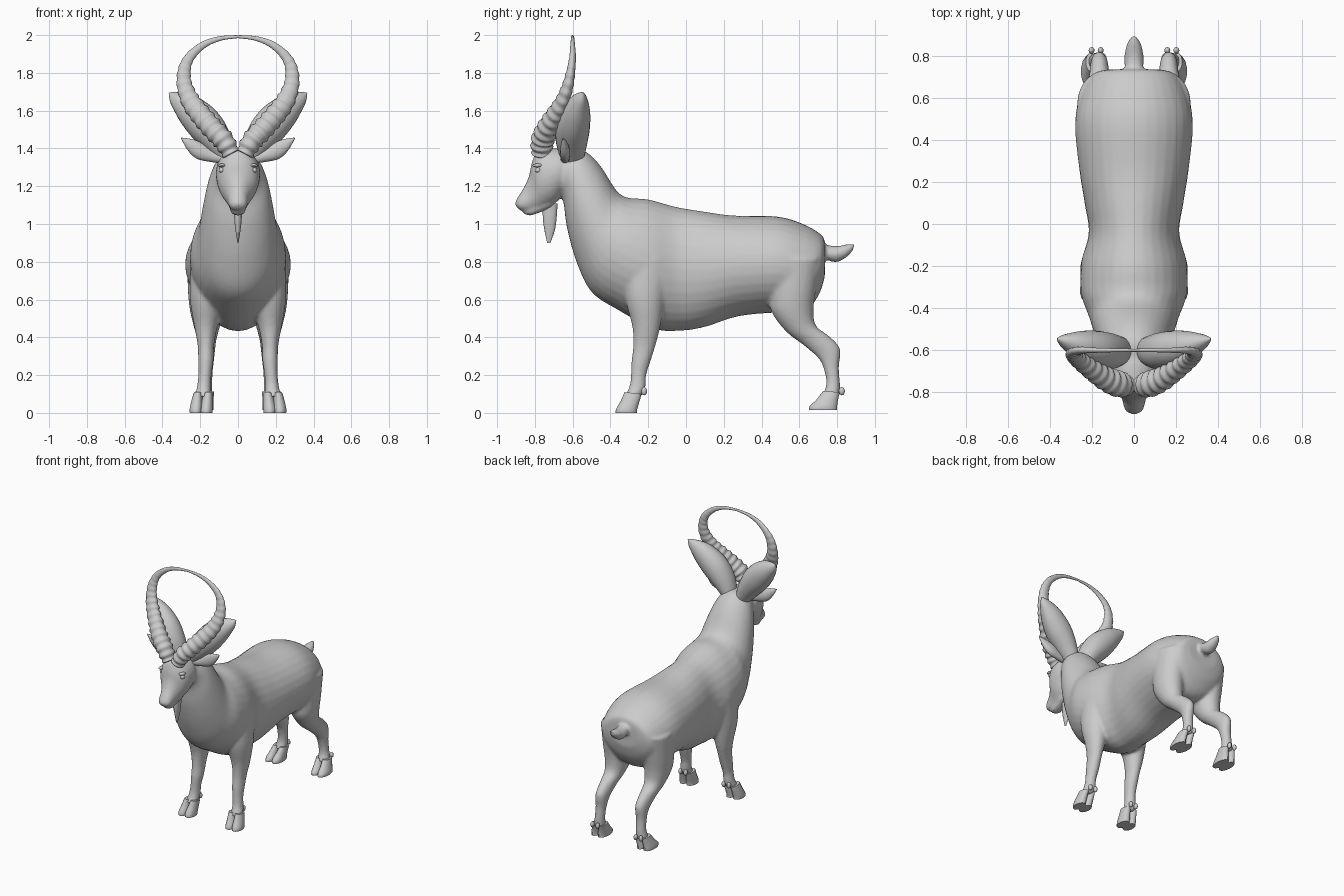
import bpy, bmesh, math
from mathutils import Vector, Matrix

coat = bpy.data.materials.new("grey_coat")
coat.diffuse_color = (0.6, 0.6, 0.6, 1)


def spline(rows, steps):
    """Catmull-Rom interpolation of rows of numbers."""
    out, n = [], len(rows)
    for i in range(n - 1):
        a, b, c, d = (rows[min(max(i + k, 0), n - 1)] for k in (-1, 0, 1, 2))
        for s in range(steps):
            t = s / steps
            out.append([0.5 * (2 * q + (r - p) * t + (2 * p - 5 * q + 4 * r - w) * t * t
                               + (3 * q - p - 3 * r + w) * t ** 3)
                        for p, q, r, w in zip(a, b, c, d)])
    return out + [list(rows[-1])]


def skin(bm, rings, sides, mirror):
    """Skin rings of (centre, half axis, half axis) into a closed tube."""
    for sx in ((1, -1) if mirror else (1,)):
        loops = []
        for c, u, v in rings:
            loop = []
            for k in range(sides):
                a = 2 * math.pi * k / sides
                p = c + u * math.cos(a) + v * math.sin(a)
                loop.append(bm.verts.new((p.x * sx, p.y, p.z)))
            loops.append(loop)
        for l0, l1 in zip(loops, loops[1:]):
            for k in range(sides):
                j = (k + 1) % sides
                bm.faces.new((l0[k], l0[j], l1[j], l1[k]))
        bm.faces.new(loops[0])
        bm.faces.new(loops[-1])


def slab_loft(bm, rows, sides=24, steps=5, mirror=False):
    """Rows: y, z of one edge, y, z of the opposite edge, x centre, half width."""
    rings = []
    for ya, za, yb, zb, x, w in spline(rows, steps):
        rings.append((Vector((x, (ya + yb) / 2, (za + zb) / 2)),
                      Vector((0, (ya - yb) / 2, (za - zb) / 2)), Vector((max(w, 0.002), 0, 0))))
    skin(bm, rings, sides, mirror)


def path_loft(bm, rows, sides=16, steps=6, ridge=0.0, ridges=0):
    """Rows: x, y, z, half width, half depth; mirrored, with optional ridges."""
    pts = spline(rows, steps)
    n, rings = len(pts), []
    for i, (x, y, z, w, d) in enumerate(pts):
        tan = Vector(pts[min(i + 1, n - 1)][:3]) - Vector(pts[max(i - 1, 0)][:3])
        tan.normalize()
        side = tan.cross(Vector((0, 1, 0))).normalized()
        depth = side.cross(tan).normalized()
        t = i / (n - 1)
        k = 1 + ridge * max(0, 1 - t * 1.3) ** 0.5 * math.sin(t * ridges * 2 * math.pi)
        rings.append((Vector((x, y, z)), side * max(w, 0.002) * k, depth * max(d, 0.002) * k))
    skin(bm, rings, sides, True)


def ball(bm, loc, size):
    for sx in (1, -1):
        m = Matrix.Translation((loc[0] * sx, loc[1], loc[2])) @ Matrix.Diagonal((*size, 1))
        bmesh.ops.create_uvsphere(bm, u_segments=12, v_segments=8, radius=1, matrix=m)


def finish(name, bm, angle=50):
    bmesh.ops.recalc_face_normals(bm, faces=bm.faces)
    me = bpy.data.meshes.new(name)
    bm.to_mesh(me)
    bm.free()
    me.materials.append(coat)
    me.shade_smooth()
    me.set_sharp_from_angle(angle=math.radians(angle))
    ob = bpy.data.objects.new(name, me)
    bpy.context.collection.objects.link(ob)
    return ob


# Body: torso and neck, head, legs and tail fused into one skin
bm = bmesh.new()
slab_loft(bm, [
    (.735, .89, .735, .72, 0, .12), (.72, .94, .70, .62, 0, .20), (.62, 1.0, .62, .53, 0, .255),
    (.48, 1.04, .46, .53, 0, .28), (.25, 1.045, .27, .51, 0, .26), (.10, 1.065, .10, .455, 0, .235),
    (-.05, 1.09, -.03, .435, 0, .215), (-.20, 1.13, -.17, .445, 0, .25),
    (-.31, 1.14, -.36, .545, 0, .25), (-.37, 1.18, -.50, .64, 0, .215),
    (-.44, 1.29, -.58, .80, 0, .19), (-.50, 1.36, -.63, .98, 0, .165),
    (-.56, 1.395, -.65, 1.12, 0, .135), (-.64, 1.39, -.68, 1.18, 0, .10)], sides=32)
# Head
slab_loft(bm, [
    (-.60, 1.38, -.64, 1.18, 0, .085), (-.68, 1.40, -.66, 1.15, 0, .115),
    (-.78, 1.39, -.69, 1.11, 0, .115), (-.815, 1.33, -.735, 1.09, 0, .10),
    (-.83, 1.26, -.77, 1.075, 0, .075), (-.855, 1.20, -.80, 1.065, 0, .058),
    (-.88, 1.16, -.83, 1.065, 0, .052), (-.90, 1.125, -.865, 1.068, 0, .042),
    (-.905, 1.105, -.89, 1.08, 0, .022)])
# Lower jaw
slab_loft(bm, [
    (-.72, 1.12, -.71, 1.09, 0, .05), (-.78, 1.10, -.77, 1.062, 0, .045),
    (-.83, 1.08, -.825, 1.045, 0, .038), (-.86, 1.065, -.857, 1.05, 0, .02)])
# Front legs
slab_loft(bm, [
    (-.34, .82, -.06, .82, .15, .10), (-.325, .62, -.11, .60, .165, .09),
    (-.285, .46, -.135, .46, .17, .062), (-.28, .36, -.16, .36, .17, .044),
    (-.288, .28, -.185, .28, .17, .041), (-.292, .20, -.21, .20, .175, .035),
    (-.30, .14, -.215, .13, .18, .038), (-.325, .085, -.24, .085, .187, .043)], mirror=True)
# Hind legs
slab_loft(bm, [
    (.42, .82, .72, .82, .16, .11), (.44, .62, .69, .66, .165, .10),
    (.455, .53, .675, .54, .165, .088), (.53, .43, .69, .46, .165, .066),
    (.62, .36, .76, .405, .165, .05), (.70, .29, .815, .34, .165, .042),
    (.733, .22, .81, .24, .168, .036), (.742, .15, .815, .16, .172, .036),
    (.72, .09, .815, .095, .178, .043)], mirror=True)
# Tail
slab_loft(bm, [
    (.68, .92, .68, .81, 0, .035), (.73, .895, .73, .815, 0, .042), (.79, .883, .79, .797, 0, .046),
    (.85, .892, .845, .82, 0, .037), (.892, .895, .885, .86, 0, .018)])
body = finish("body", bm)
fuse = body.modifiers.new("fuse", 'REMESH')
fuse.mode = 'VOXEL'
fuse.voxel_size = 0.011
fuse.use_smooth_shade = True
soft = body.modifiers.new("soften", 'SMOOTH')
soft.factor = 0.5
soft.iterations = 5

# Cloven hooves: two toes per foot, with dewclaws behind
for name, dew, rows in (
    ("front_hooves", -.222, [(-.325, .11, -.235, .10, .185, .024), (-.345, .065, -.245, .065, .19, .030),
                             (-.37, .02, -.258, .02, .195, .035), (-.372, 0, -.26, 0, .195, .034)]),
    ("hind_hooves", .825, [(.725, .115, .815, .11, .178, .024), (.69, .07, .805, .07, .185, .030),
                           (.655, .035, .80, .035, .19, .035), (.652, .015, .80, .015, .19, .034)])):
    bm = bmesh.new()
    for dx in (-.027, .027):
        slab_loft(bm, [(*r[:4], r[4] + dx, r[5]) for r in rows], 14, 3, True)
        ball(bm, (.18 + dx * .8, dew, .115), (.014, .016, .022))
    finish(name, bm)

# Horns: ridged, sweeping outward and meeting in an arch
bm = bmesh.new()
path_loft(bm, [
    (.035, -.765, 1.37, .045, .05), (.075, -.76, 1.44, .055, .06), (.135, -.735, 1.505, .056, .055),
    (.195, -.695, 1.575, .055, .047), (.25, -.655, 1.65, .05, .037), (.283, -.625, 1.735, .041, .03),
    (.283, -.608, 1.82, .033, .022), (.25, -.60, 1.89, .025, .017), (.18, -.60, 1.95, .018, .012),
    (.095, -.60, 1.982, .012, .009), (0, -.60, 1.992, .008, .007)],
    steps=12, ridge=.09, ridges=20)
finish("horns", bm, 80)

# Tall leaf-shaped blades behind the horns
bm = bmesh.new()
path_loft(bm, [
    (.05, -.60, 1.34, .05, .06), (.11, -.605, 1.44, .08, .085), (.18, -.595, 1.53, .094, .088),
    (.26, -.575, 1.61, .078, .068), (.33, -.555, 1.665, .04, .032), (.365, -.545, 1.695, .003, .003)], 20)
finish("rear_blades", bm)

# Ears
bm = bmesh.new()
path_loft(bm, [
    (.08, -.64, 1.345, .025, .025), (.14, -.64, 1.36, .032, .025), (.20, -.64, 1.385, .043, .026),
    (.25, -.645, 1.42, .032, .018), (.30, -.65, 1.455, .003, .003)])
finish("ears", bm)

# Eyes with brows
bm = bmesh.new()
ball(bm, (.085, -.78, 1.285), (.016, .02, .015))
ball(bm, (.085, -.785, 1.31), (.02, .028, .01))
finish("eyes", bm)

# Beard
bm = bmesh.new()
slab_loft(bm, [
    (-.76, 1.10, -.68, 1.11, 0, .022), (-.757, 1.02, -.685, 1.03, 0, .02),
    (-.748, .96, -.695, .965, 0, .013), (-.735, .90, -.718, .90, 0, .003)], 14)
finish("beard", bm)
